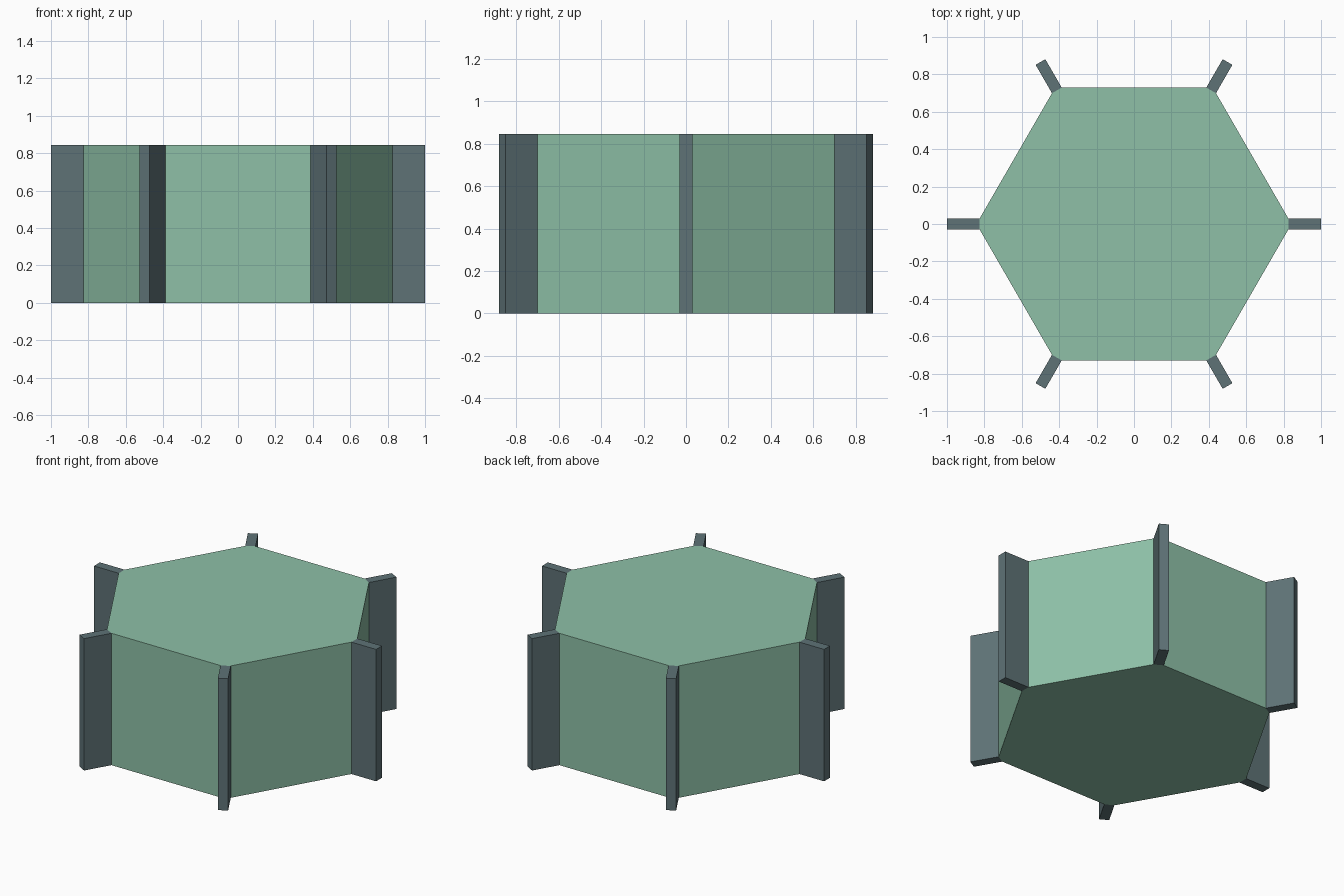
import bpy, bmesh, math
from mathutils import Matrix

if "Cube" in bpy.data.objects:
    bpy.data.objects.remove(bpy.data.objects["Cube"])

H = 0.845      # height
HALF = 0.03    # half fin thickness
INNER = 0.825  # radius of the flat corner of the body


def srgb(*c):
    return [((v / 255 + 0.055) / 1.055) ** 2.4 for v in c] + [1]


def material(name, *c):
    m = bpy.data.materials.new(name)
    m.diffuse_color = srgb(*c)
    m.use_nodes = True
    m.node_tree.nodes["Principled BSDF"].inputs["Base Color"].default_value = m.diffuse_color
    return m


def prism(name, pts, mat):
    bm = bmesh.new()
    f = bm.faces.new([bm.verts.new((x, y, 0)) for x, y in pts])
    top = bmesh.ops.extrude_face_region(bm, geom=[f])["geom"]
    bmesh.ops.translate(bm, vec=(0, 0, H),
                        verts=[v for v in top if isinstance(v, bmesh.types.BMVert)])
    bmesh.ops.recalc_face_normals(bm, faces=bm.faces[:])
    me = bpy.data.meshes.new(name)
    bm.to_mesh(me)
    bm.free()
    me.materials.append(mat)
    ob = bpy.data.objects.new(name, me)
    bpy.context.collection.objects.link(ob)
    return ob


green = material("soft green", 142, 192, 167)
slate = material("slate grey", 94, 114, 118)


def turn(x, y, i):
    a = math.radians(60 * i)
    return (x * math.cos(a) - y * math.sin(a), x * math.sin(a) + y * math.cos(a))


# Hexagonal body with narrow flats at the corners
prism("hexagonal_body",
      [turn(INNER, s * HALF, i) for i in range(6) for s in (-1, 1)], green)

# Six radial fins standing on the corner flats
for i in range(6):
    fin = prism(f"corner_fin_{i + 1}",
                [(INNER, -HALF), (1, -HALF), (1, HALF), (INNER, HALF)], slate)
    fin.data.transform(Matrix.Rotation(math.radians(60 * i), 4, 'Z'))
